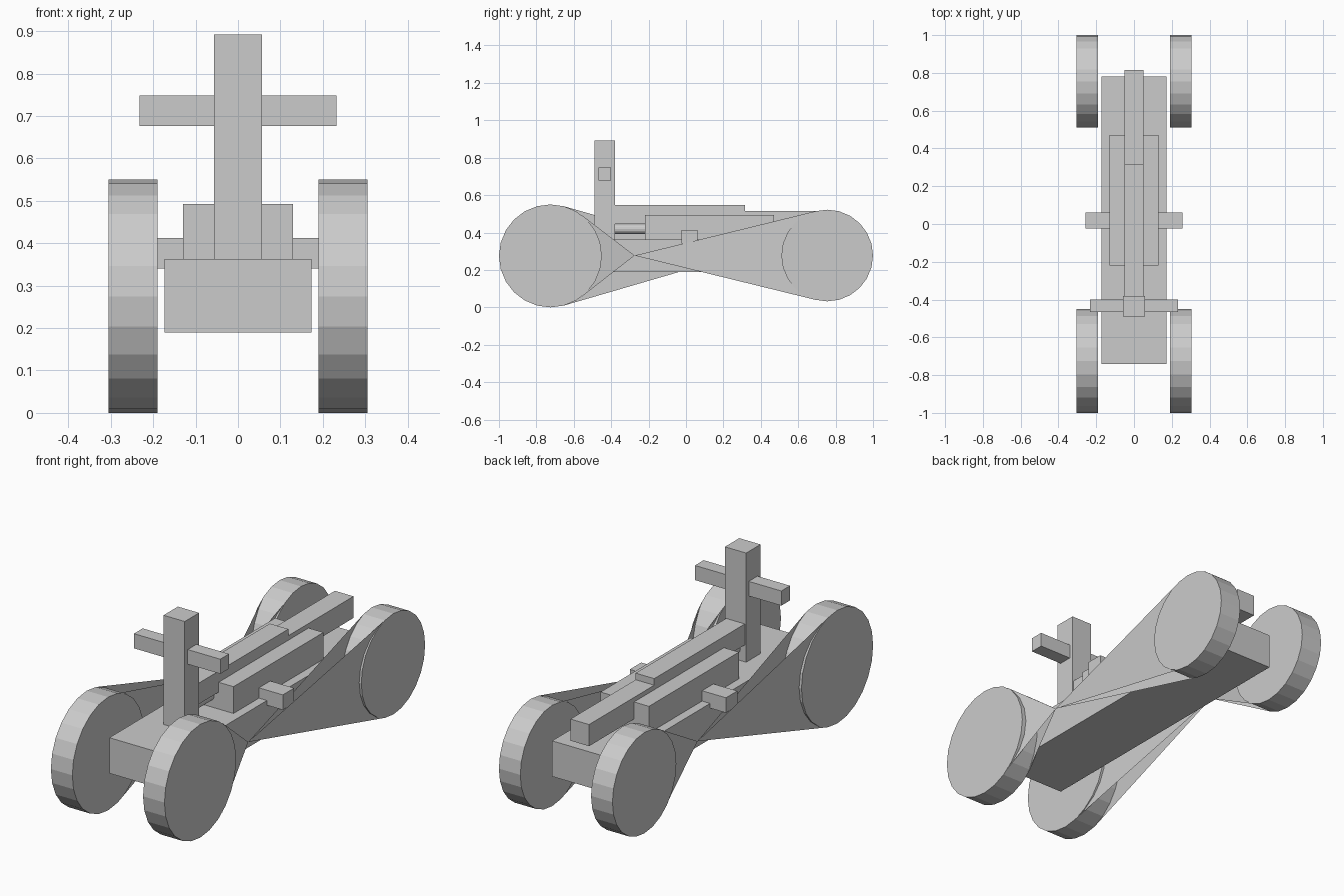
import bpy, math
from mathutils import Vector

if "Cube" in bpy.data.objects:
    bpy.data.objects.remove(bpy.data.objects["Cube"])


def make(name, verts, faces):
    me = bpy.data.meshes.new(name)
    me.from_pydata(verts, [], faces)
    me.update()
    ob = bpy.data.objects.new(name, me)
    bpy.context.collection.objects.link(ob)
    return ob


def box(name, x0, x1, y0, y1, z0, z1):
    verts = [(x, y, z) for x in (x0, x1) for y in (y0, y1) for z in (z0, z1)]
    faces = [(0, 1, 3, 2), (4, 6, 7, 5), (0, 4, 5, 1), (2, 3, 7, 6), (0, 2, 6, 4), (1, 5, 7, 3)]
    return make(name, verts, faces)


def cylinder(name, r, depth, loc, rot, n=24):
    bpy.ops.mesh.primitive_cylinder_add(vertices=n, radius=r, depth=depth, location=loc, rotation=rot)
    bpy.context.object.name = name


FRONT = (-0.725, 0.275, 0.275)   # wheel y, z, radius
REAR = (0.755, 0.277, 0.245)
X_IN, X_OUT = 0.19, 0.305
X_MID = (X_IN + X_OUT) / 2

# Hull and the blocks on top of it
box("hull", -0.173, 0.173, -0.74, 0.78, 0.19, 0.363)
box("deck_block", -0.13, 0.13, -0.22, 0.47, 0.363, 0.493)
box("top_beam", -0.05, 0.05, -0.385, 0.315, 0.445, 0.547)
box("rear_beam", -0.05, 0.05, 0.315, 0.815, 0.41, 0.515)
box("cross_axle", -0.258, 0.258, -0.025, 0.062, 0.34, 0.413)
cylinder("front_rod", 0.026, 0.17, (0, -0.3, 0.419), (math.pi / 2, 0, 0), 16)

# Mast with crossbar
box("mast", -0.057, 0.057, -0.49, -0.38, 0.363, 0.893)
box("crossbar", -0.232, 0.232, -0.467, -0.4, 0.677, 0.748)


def belt(name, side, apex_y):
    # Two crossing sheets that pinch between the wheels
    apex = Vector((side * X_MID, apex_y, 0.277))
    verts, faces = [], []
    for y, z, r in (FRONT, REAR):
        a = math.acos(r / abs(apex_y - y))
        s = 1 if apex_y > y else -1
        for x in (X_IN, X_OUT):
            k = len(verts)
            for t in (a, -a):
                verts.append((side * x, y + s * r * math.cos(t), z + r * math.sin(t)))
            verts.append(tuple(apex))
            faces.append((k, k + 1, k + 2))
    make(name, verts, faces)


# Wheels and belts on both sides
for side, label, apex_y in ((1, "right", -0.275), (-1, "left", 0.265)):
    for end, (y, z, r) in (("front", FRONT), ("rear", REAR)):
        cylinder(f"{end}_{label}_wheel", r, X_OUT - X_IN, (side * X_MID, y, z), (0, math.pi / 2, 0))
    belt(f"{label}_belt", side, apex_y)
